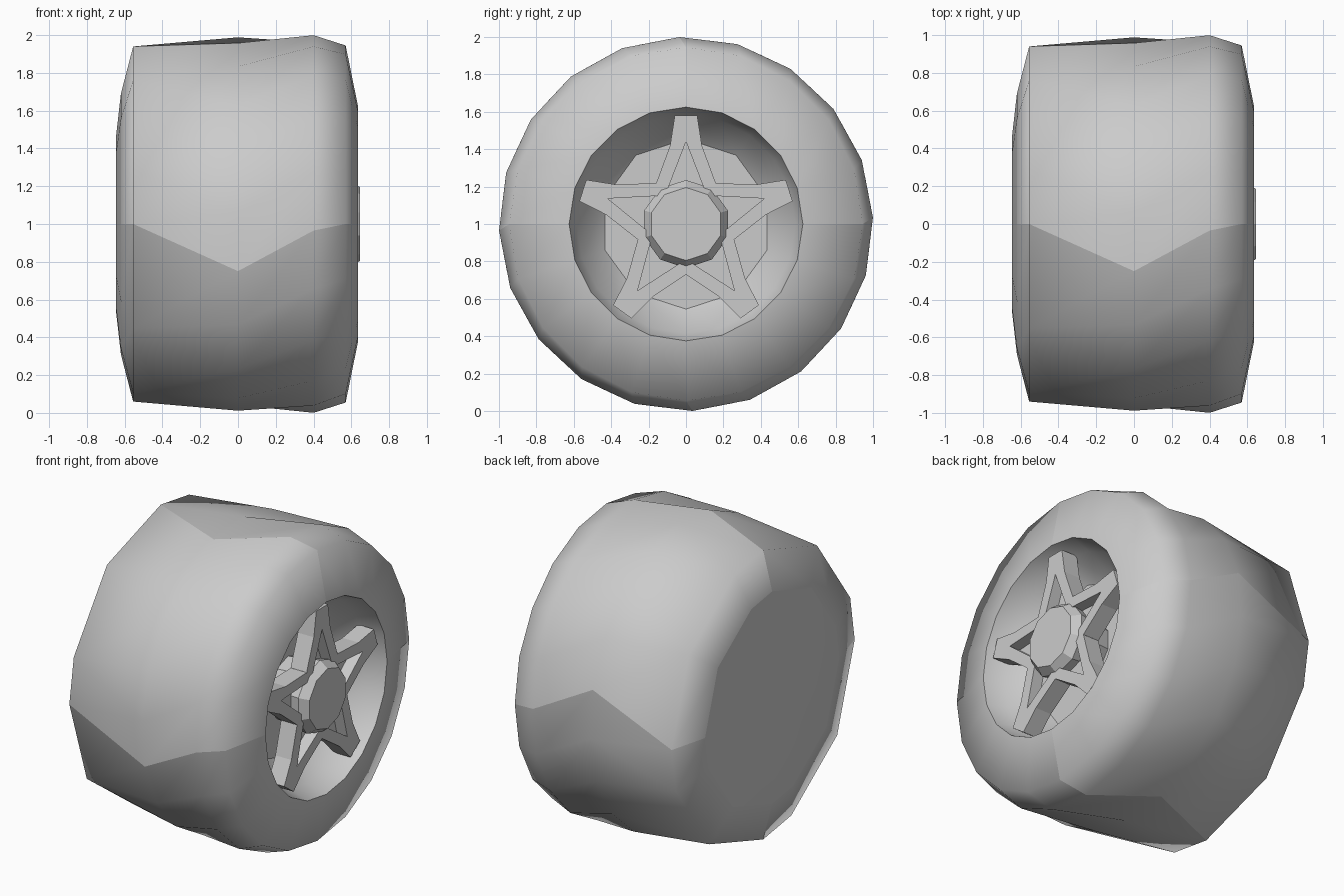
import bpy, bmesh
from math import sin, cos, radians

cube = bpy.data.objects.get("Cube")
if cube:
    bpy.data.objects.remove(cube, do_unlink=True)

grey = bpy.data.materials.new("plain_grey")
grey.use_nodes = True
colour = (0.6, 0.6, 0.6, 1)
grey.diffuse_color = colour
grey.node_tree.nodes["Principled BSDF"].inputs["Base Color"].default_value = colour


def finish(bm, name, smooth_angle=None):
    bmesh.ops.recalc_face_normals(bm, faces=bm.faces)
    for f in bm.faces:
        f.smooth = smooth_angle is not None
    for e in bm.edges:
        if smooth_angle and len(e.link_faces) == 2 and e.calc_face_angle() > radians(smooth_angle):
            e.smooth = False
    mesh = bpy.data.meshes.new(name)
    bm.to_mesh(mesh)
    bm.free()
    mesh.materials.append(grey)
    obj = bpy.data.objects.new(name, mesh)
    bpy.context.collection.objects.link(obj)
    return obj


def ring(bm, x, r, angles, repeats):
    """Verts about the axle; the angle list repeats evenly round the turn."""
    verts = []
    for k in range(repeats):
        for a in angles:
            t = radians(a + 360 * k / repeats)
            verts.append(bm.verts.new((x, -r * cos(t), 1 + r * sin(t))))
    return verts


def bridge(bm, va, aa, vb, ab, repeats, seam=False):
    """Join two rings, which may have different counts, section by section."""
    na, nb, step = len(aa), len(ab), 360 / repeats
    ra = [a - aa[0] for a in aa] + [step]
    rb = [b - ab[0] for b in ab] + [step]
    for k in range(repeats):
        A = [va[(k * na + i) % len(va)] for i in range(na + 1)]
        B = [vb[(k * nb + i) % len(vb)] for i in range(nb + 1)]
        i = j = 0
        while i < na or j < nb:
            if i < na and j < nb and abs(ra[i + 1] - rb[j + 1]) < 0.01:
                bm.faces.new((A[i], A[i + 1], B[j + 1], B[j]))
                i, j = i + 1, j + 1
            elif j == nb or (i < na and ra[i + 1] < rb[j + 1]):
                bm.faces.new((A[i], A[i + 1], B[j]))
                i += 1
            else:
                bm.faces.new((A[i], B[j + 1], B[j]))
                j += 1
        if seam:
            bm.edges.get((A[0], B[0])).smooth = False


# Tyre: four equal quarters with visible seams, coarser towards the back
fine = [0, 18, 36, 54, 72]
coarse = [0, 18, 54]
rings = [
    (-0.645, 0.47, coarse),
    (-0.62, 0.69, coarse),
    (-0.555, 0.94, coarse),
    (0.0, 0.99, [a - 14.6 for a in fine]),
    (0.4, 1.0, [a - 2 for a in fine]),
    (0.57, 0.945, fine),
    (0.635, 0.625, fine),
]
bm = bmesh.new()
loops = [ring(bm, x, r, a, 4) for x, r, a in rings]
for n in range(len(rings) - 1):
    bridge(bm, loops[n], rings[n][2], loops[n + 1], rings[n + 1][2], 4, seam=n > 0)
bm.faces.new(loops[0])
cap = loops[1]
for i in range(len(cap)):
    bm.edges.get((cap[i], cap[i - 1])).smooth = False
finish(bm, "tyre", 75)

# Rim: dished well with a flat floor
bm = bmesh.new()
well = [(0.635, 0.625, [0, 18]), (0.5, 0.585, [0, 18]), (0.36, 0.455, [18])]
loops = [ring(bm, x, r, a, 10) for x, r, a in well]
for n in range(2):
    bridge(bm, loops[n], well[n][2], loops[n + 1], well[n + 1][2], 10)
bm.faces.new(loops[2])
rim = finish(bm, "rim", 40)
# The well must face the axle, so its floor looks outwards along +x
if rim.data.polygons[-1].normal.x < 0:
    rim.data.flip_normals()

# Hub: ten-sided cap with a bevelled edge
bm = bmesh.new()
hub = [ring(bm, x, r, [18], 10) for x, r in ((0.36, 0.2), (0.59, 0.235), (0.645, 0.195))]
for n in range(2):
    bridge(bm, hub[n], [18], hub[n + 1], [18], 10)
bm.faces.new(hub[2])
bm.faces.new(hub[0])
finish(bm, "hub_cap")

# Spokes: five star arms, each with a recessed triangular panel
half = [(0.159, 0.219), (0.085, 0.42), (0.06, 0.58)]
outline = [(-u, v) for u, v in half] + half[::-1]
opening = [(-0.112, 0.15), (0, 0.44), (0.112, 0.15)]
bm = bmesh.new()
for k in range(5):
    t = radians(72 * k)

    def place(points, x):
        return [bm.verts.new((x, u * cos(t) - v * sin(t), 1 + u * sin(t) + v * cos(t)))
                for u, v in points]

    front, back = place(outline, 0.605), place(outline, 0.49)
    lip, panel = place(opening, 0.605), place(opening, 0.53)
    bm.faces.new((front[0], front[1], lip[1], lip[0]))
    bm.faces.new((front[1], front[2], front[3], front[4], lip[1]))
    bm.faces.new((front[4], front[5], lip[2], lip[1]))
    for a, b in ((front, back), (lip, panel)):
        for i in range(len(a) - 1):
            bm.faces.new((a[i], a[i + 1], b[i + 1], b[i]))
    bm.faces.new(panel)
    bm.faces.new(back)
finish(bm, "star_spokes")
